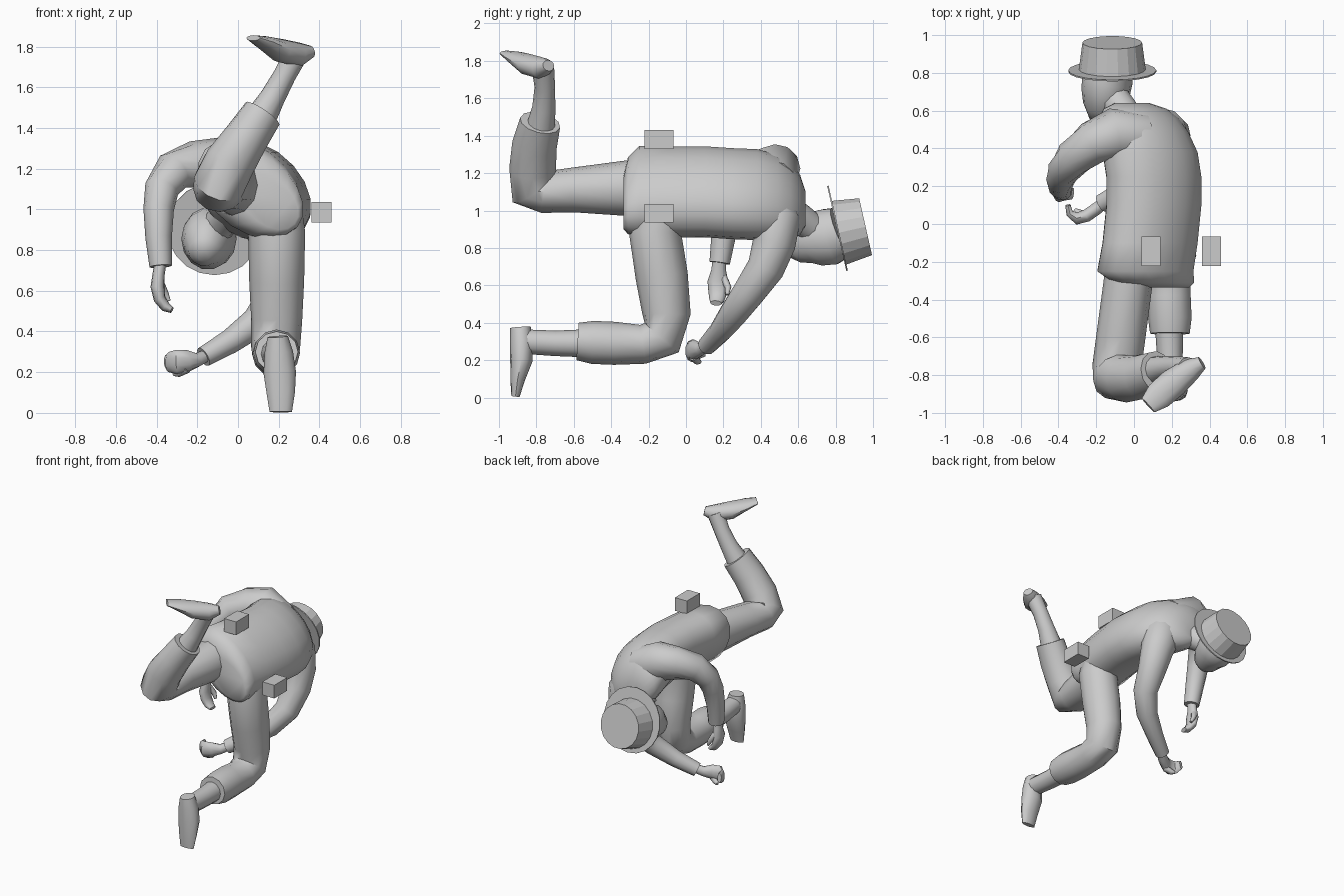
import bpy, bmesh, math
from mathutils import Vector

grey = bpy.data.materials.new("plain_grey")
grey.diffuse_color = (0.6, 0.6, 0.6, 1)


def finish(name, bm, angle):
    bmesh.ops.recalc_face_normals(bm, faces=bm.faces[:])
    mesh = bpy.data.meshes.new(name)
    bm.to_mesh(mesh)
    bm.free()
    mesh.materials.append(grey)
    ob = bpy.data.objects.new(name, mesh)
    bpy.context.collection.objects.link(ob)
    if angle:
        bpy.ops.object.select_all(action='DESELECT')
        ob.select_set(True)
        bpy.context.view_layer.objects.active = ob
        bpy.ops.object.shade_smooth_by_angle(angle=math.radians(angle))
    return ob


def loft(name, sections, wide=(1, 0, 0), sides=12, angle=50, facing=None):
    """Skin elliptical rings (x, y, z, half width[, half depth]) along a path."""
    bm = bmesh.new()
    pts = [Vector(s[:3]) for s in sections]
    rings = []
    for i, s in enumerate(sections):
        t = Vector()
        if i > 0:
            t += (pts[i] - pts[i - 1]).normalized()
        if i < len(pts) - 1:
            t += (pts[i + 1] - pts[i]).normalized()
        if facing:
            t = Vector(facing)
        t.normalize()
        u = Vector(wide)
        u = (u - t * u.dot(t)).normalized()
        v = t.cross(u)
        a, b = s[3], s[-1]
        rings.append([bm.verts.new(pts[i] + u * a * math.cos(k * math.tau / sides)
                                   + v * b * math.sin(k * math.tau / sides)) for k in range(sides)])
    for r, q in zip(rings, rings[1:]):
        for k in range(sides):
            j = (k + 1) % sides
            bm.faces.new((r[k], r[j], q[j], q[k]))
    bm.faces.new(rings[0])
    bm.faces.new(rings[-1])
    return finish(name, bm, angle)


def box(name, centre, size):
    bm = bmesh.new()
    bmesh.ops.create_cube(bm, size=1)
    for v in bm.verts:
        v.co = Vector([c + p * s for c, p, s in zip(centre, v.co, size)])
    return finish(name, bm, 0)


# Jacket body, rolled towards the left shoulder, rounded over the seat
roll = (0.75, 0, -0.66)
loft("jacket", [(.15, -.335, 1.04, .17, .11), (.105, -.31, 1.08, .25, .165), (.06, -.25, 1.10, .295, .20),
                (.085, -.1, 1.10, .29, .20), (.105, .1, 1.10, .29, .20), (.105, .25, 1.09, .29, .20),
                (.085, .38, 1.085, .29, .20), (.05, .49, 1.07, .27, .19), (.025, .56, 1.05, .24, .17),
                (.005, .61, 1.03, .19, .135), (-.01, .64, 1.01, .10, .08)], roll, 18, 75, (0, 1, 0))

# Sleeves
loft("left_sleeve", [(.04, .46, 1.15, .13), (-.11, .475, 1.22, .138), (-.22, .43, 1.22, .115),
                     (-.32, .35, 1.185, .10), (-.375, .28, 1.10, .085), (-.39, .235, 1.0, .075),
                     (-.39, .20, .86, .065), (-.38, .18, .72, .055)], (0, 1, 0))
loft("right_sleeve", [(.11, .44, 1.04, .13), (.155, .485, .94, .13, .135), (.185, .47, .82, .115),
                      (.19, .425, .69, .10), (.175, .335, .56, .088), (.09, .25, .445, .075),
                      (-.04, .18, .35, .06), (-.17, .11, .275, .05)], (0, 1, 0))

# Hands with curled fingers and thumbs
loft("left_hand", [(-.38, .18, .75, .035, .03), (-.39, .175, .68, .04, .03), (-.395, .17, .62, .055, .035),
                   (-.385, .17, .56, .05, .03), (-.355, .165, .52, .04, .025), (-.325, .16, .505, .03, .015)],
     (0, 1, 0))
loft("left_thumb", [(-.385, .20, .64, .022), (-.36, .225, .59, .018), (-.34, .22, .55, .01)], (0, 1, 0), 8)
loft("right_hand", [(-.14, .125, .29, .03), (-.20, .08, .26, .035), (-.25, .045, .255, .055, .035),
                    (-.30, .03, .25, .06, .035), (-.34, .055, .25, .05, .02), (-.35, .10, .255, .035, .015)],
     (0, 0, 1), 10)
loft("right_thumb", [(-.25, .04, .22, .025), (-.295, .06, .195, .02), (-.315, .075, .19, .01)], (0, 1, 0), 8)

# Trouser legs: one kneeling, one stretched back with the shin raised
loft("right_trouser", [(.17, -.13, 1.05, .14), (.19, -.165, .88, .14), (.19, -.13, .65, .135, .14),
                       (.19, -.105, .45, .125, .13), (.185, -.13, .32, .12), (.185, -.23, .285, .115, .105),
                       (.185, -.38, .29, .115), (.19, -.50, .295, .115), (.19, -.58, .30, .105, .10)])
loft("left_trouser", [(.02, -.12, 1.12, .15), (-.03, -.30, 1.12, .13, .15), (-.07, -.60, 1.11, .13, .12),
                      (-.09, -.75, 1.10, .13, .115), (-.09, -.81, 1.13, .13, .145),
                      (-.04, -.82, 1.23, .125), (.04, -.81, 1.35, .11, .12), (.12, -.78, 1.47, .10, .11)])

# Ankles
loft("right_ankle", [(.185, -.53, .29, .075), (.19, -.70, .29, .068), (.20, -.88, .30, .06, .065)])
loft("left_ankle", [(.10, -.78, 1.43, .08), (.17, -.76, 1.55, .062), (.23, -.755, 1.66, .055),
                    (.285, -.765, 1.765, .06)])

# Shoes, heel to toe
loft("right_shoe", [(.195, -.885, .375, .05, .055), (.20, -.88, .30, .07, .062), (.205, -.88, .20, .08, .06),
                    (.21, -.90, .10, .07, .04), (.21, -.912, .005, .055, .022)], angle=40)
loft("left_shoe", [(.36, -.735, 1.775, .035, .03), (.30, -.77, 1.76, .062, .06), (.21, -.84, 1.78, .078, .058),
                   (.13, -.91, 1.82, .075, .032), (.075, -.96, 1.842, .05, .014)], (-.66, .75, 0), angle=40)

# Neck and head
loft("neck", [(-.01, .50, 1.02, .09), (-.06, .60, .96, .085), (-.12, .69, .89, .08)])
loft("head", [(-.17, .545, .775, .03, .035), (-.168, .57, .79, .075, .08), (-.16, .63, .83, .11, .125),
              (-.15, .70, .85, .13, .15), (-.14, .77, .86, .135, .155), (-.125, .83, .885, .12, .14)], sides=14)

# Straw hat: thin brim and faceted crown on a tilted axis
axis = Vector((0, .975, .22)).normalized()


def disc_loft(name, base, height, r0, r1, sides):
    base = Vector(base)
    loft(name, [(*base, r0), (*(base + axis * height), r1)], sides=sides, angle=0)


disc_loft("hat_brim", (-.115, .806, .904), .008, .233, .233, 20)
disc_loft("hat_crown", (-.115, .812, .88), .152, .178, .158, 18)

# Two small floating blocks beside the hips
box("side_block", (.41, -.145, .985), (.10, .155, .10))
box("upper_block", (.09, -.145, 1.38), (.10, .155, .10))
